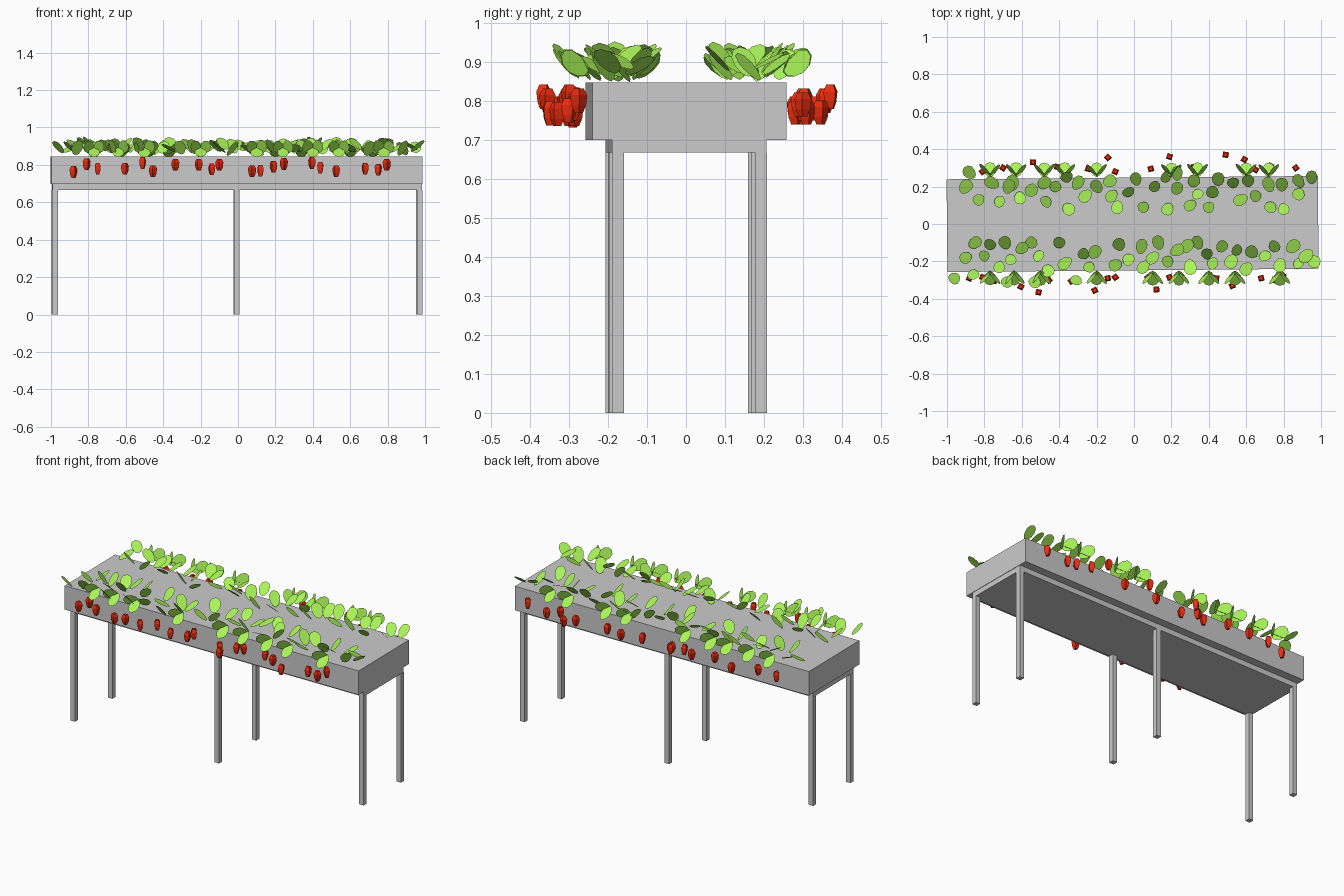
import bpy, bmesh, random
from math import sin, cos, pi, radians
from mathutils import Matrix, Vector

random.seed(7)
# the whole planter sits very slightly turned about z
TURN = Matrix.Translation((-0.0075, 0, 0)) @ Matrix.Rotation(0.009, 4, 'Z')


def material(name, rgb):
    m = bpy.data.materials.new(name)
    m.diffuse_color = (*rgb, 1)
    return m


def finish(name, bm, mat=None):
    me = bpy.data.meshes.new(name)
    bm.to_mesh(me)
    bm.free()
    ob = bpy.data.objects.new(name, me)
    bpy.context.collection.objects.link(ob)
    if mat:
        me.materials.append(mat)
    return ob


def box(name, centre, size):
    bm = bmesh.new()
    bmesh.ops.create_cube(bm, size=1, matrix=TURN @ Matrix.Translation(centre)
                          @ Matrix.Diagonal((*size, 1)))
    return finish(name, bm)


def leaf(bm, centre, azimuth, elevation, roll=0):
    # flat egg-shaped blade, long along local x
    length, width = random.uniform(0.09, 0.1), random.uniform(0.06, 0.07)
    m = (Matrix.Translation(centre) @ Matrix.Rotation(azimuth, 4, 'Z')
         @ Matrix.Rotation(-elevation, 4, 'Y') @ Matrix.Rotation(roll, 4, 'X'))
    ring = []
    for i in range(10):
        a = 2 * pi * i / 10
        ring.append(bm.verts.new(m @ Vector((
            length / 2 * cos(a), width / 2 * sin(a) * (1 + 0.15 * cos(a)), 0))))
    bm.faces.new(ring)


def berry(bm, centre, spin):
    # four-sided fruit: narrow shoulder, wide upper third, blunt tip
    rings = []
    for z, r in ((0.031, 0.013), (0.014, 0.022), (-0.012, 0.019), (-0.031, 0.011)):
        rings.append([bm.verts.new(centre + Vector((r * cos(spin + k * pi / 2),
                      r * sin(spin + k * pi / 2), z))) for k in range(4)])
    bm.faces.new(rings[0])
    bm.faces.new(rings[-1][::-1])
    for up, down in zip(rings, rings[1:]):
        for k in range(4):
            n = (k + 1) % 4
            bm.faces.new((up[k], down[k], down[n], up[n]))


# trough on its base slab
box("trough", (0, 0, 0.7725), (1.985, 0.496, 0.147))
box("base_slab", (0.002, 0, 0.6835), (1.976, 0.396, 0.033))

# six legs
for row, y in (("front", -0.183), ("back", 0.183)):
    for pos, x in (("left", -0.972), ("middle", 0), ("right", 0.977)):
        box(f"{row}_{pos}_leg", (x, y, 0.3335), (0.03, 0.03, 0.667))

# leaf places in each row: x and distance from the middle line
FRONT_LEAVES = (
    (-.96, .29), (-.90, .18), (-.85, .10), (-.86, .27), (-.80, .17), (-.77, .11),
    (-.72, .23), (-.69, .10), (-.68, .31), (-.66, .19), (-.60, .13), (-.55, .10),
    (-.53, .31), (-.51, .17), (-.46, .25), (-.40, .10), (-.37, .21), (-.31, .30),
    (-.27, .16), (-.24, .23), (-.21, .15), (-.10, .22), (-.08, .11), (-.03, .19),
    (.04, .12), (.05, .23), (.10, .18), (.13, .10), (.18, .20), (.23, .14),
    (.28, .12), (.30, .23), (.34, .10), (.39, .16), (.42, .21), (.47, .12),
    (.52, .20), (.55, .14), (.60, .24), (.63, .15), (.70, .17), (.75, .12),
    (.78, .22), (.85, .12), (.88, .21), (.92, .17), (.96, .20))
BACK_LEAVES = (
    (-.88, .275), (-.90, .20), (-.83, .13), (-.76, .22), (-.72, .12), (-.67, .20),
    (-.61, .14), (-.65, .22), (-.55, .18), (-.48, .22), (-.47, .12), (-.42, .20),
    (-.36, .25), (-.35, .08), (-.30, .22), (-.26, .15), (-.20, .20), (-.13, .23),
    (-.12, .15), (-.09, .09), (-.03, .17), (.01, .24), (.05, .09), (.11, .20),
    (.18, .08), (.17, .25), (.23, .19), (.23, .27), (.30, .10), (.32, .23),
    (.34, .16), (.40, .09), (.42, .17), (.45, .24), (.53, .22), (.57, .13),
    (.61, .23), (.65, .15), (.72, .21), (.73, .09), (.79, .21), (.80, .08),
    (.88, .23), (.88, .16), (.95, .25))
# leaf triplets leaning over the rim
FRONT_RIM = (-0.77, -0.64, -0.5, -0.2, 0.1, 0.24, 0.4, 0.54, 0.78)
BACK_RIM = (-0.77, -0.63, -0.48, -0.37, -0.2, 0.2, 0.34, 0.6, 0.72)

green = material("leaf_green", (0.4, 0.9, 0.1))
for row, s, spots, rim in (("front", -1, FRONT_LEAVES, FRONT_RIM),
                           ("back", 1, BACK_LEAVES, BACK_RIM)):
    bm = bmesh.new()
    for x, y in spots:
        # inner leaves point inward, outer ones outward
        way = s if y > 0.165 else -s
        leaf(bm, Vector((x, s * y, random.uniform(0.885, 0.915))),
             way * pi / 2 + random.uniform(-1.2, 1.2),
             radians(random.uniform(25, 58)))
    for x in rim:
        leaf(bm, Vector((x, s * 0.29, 0.87)), s * pi / 2, radians(-35))
        for side in (-1, 1):
            leaf(bm, Vector((x + side * 0.025, s * 0.285, 0.895)),
                 s * pi / 2 - s * side * radians(35), radians(25),
                 side * s * radians(70))
    finish(f"{row}_leaves", bm, green)

# berries hanging in front of both long sides: x, distance from the middle, z
FRONT_BERRIES = (
    (-.88, .29, .762), (-.81, .285, .803), (-.75, .305, .78), (-.605, .335, .78),
    (-.51, .365, .81), (-.455, .30, .766), (-.335, .305, .80), (-.21, .355, .80),
    (-.14, .29, .776), (-.10, .285, .80), (.075, .285, .766), (.12, .35, .768),
    (.19, .285, .79), (.245, .295, .805), (.395, .30, .81), (.44, .29, .785),
    (.525, .33, .766), (.68, .29, .78), (.75, .30, .775), (.795, .275, .80))
BACK_BERRIES = (
    (-.81, .28, .78), (-.70, .30, .80), (-.54, .33, .78), (-.41, .305, .80),
    (-.245, .295, .77), (-.20, .30, .79), (-.14, .355, .80), (-.10, .28, .77),
    (.09, .295, .78), (.19, .36, .80), (.32, .305, .78), (.49, .37, .81),
    (.59, .345, .77), (.65, .29, .79), (.73, .31, .77), (.865, .30, .79))
red = material("berry_red", (0.85, 0.025, 0.004))
for row, s, spots in (("front", -1, FRONT_BERRIES), ("back", 1, BACK_BERRIES)):
    bm = bmesh.new()
    for x, y, z in spots:
        berry(bm, Vector((x, s * y, z)), random.uniform(0, pi / 2))
    finish(f"{row}_berries", bm, red)
